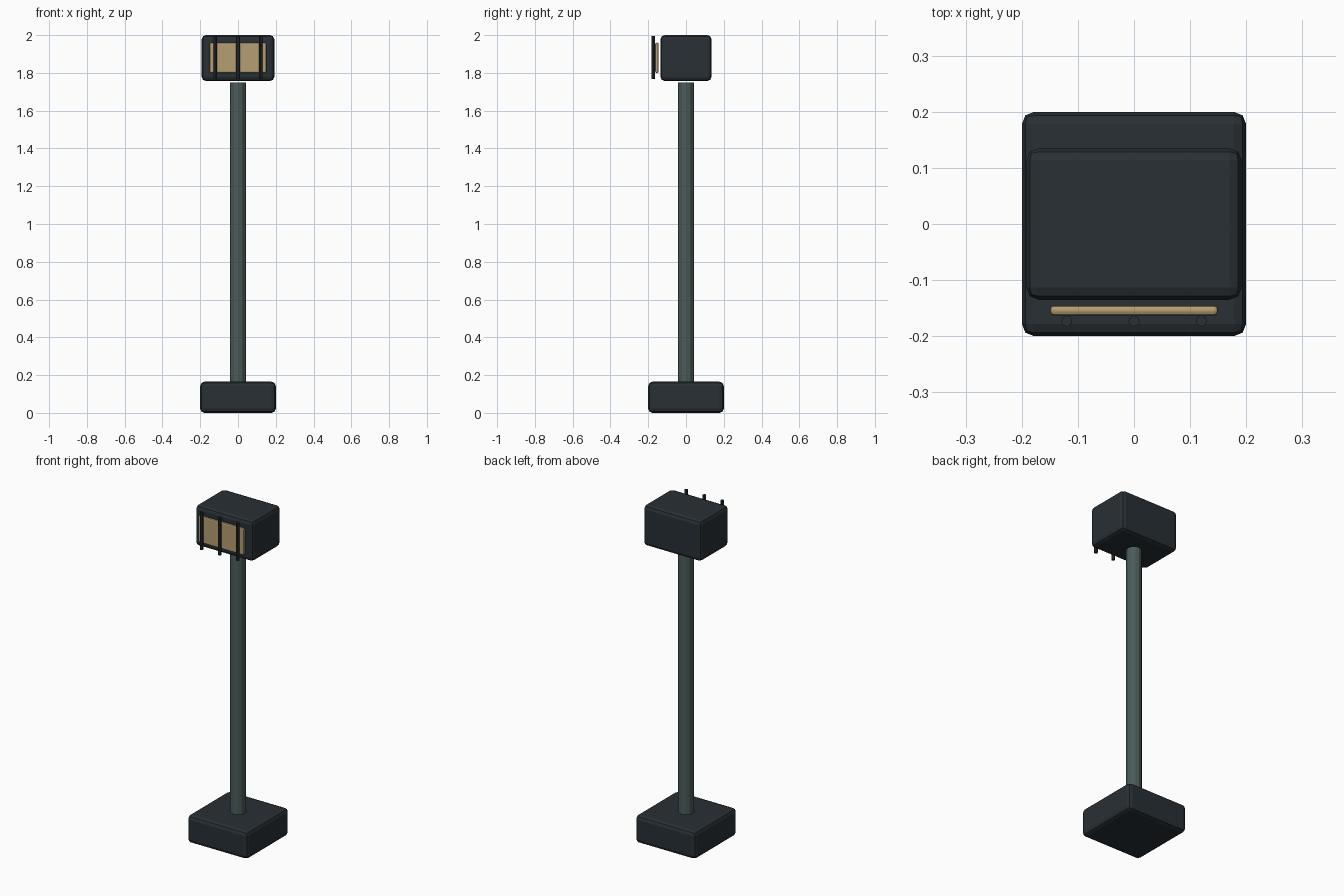
import bpy

if "Cube" in bpy.data.objects:
    bpy.data.objects.remove(bpy.data.objects["Cube"])


def material(name, rgb):
    m = bpy.data.materials.new(name)
    m.diffuse_color = (*rgb, 1)
    m.use_nodes = True
    m.node_tree.nodes["Principled BSDF"].inputs["Base Color"].default_value = m.diffuse_color
    return m


dark = material("dark_metal", (0.021, 0.029, 0.035))
steel = material("grey_green_metal", (0.07, 0.105, 0.1))
amber = material("warm_panel", (0.46, 0.34, 0.17))


def box(name, lo, hi, bevel, mat):
    """Rounded box between two corners."""
    bpy.ops.mesh.primitive_cube_add(size=1, location=[(a + b) / 2 for a, b in zip(lo, hi)])
    ob = bpy.context.object
    ob.name = name
    ob.scale = [b - a for a, b in zip(lo, hi)]
    bpy.ops.object.transform_apply(location=False, rotation=False, scale=True)
    mod = ob.modifiers.new("rounded_edges", "BEVEL")
    mod.width, mod.segments = bevel, 2
    ob.data.materials.append(mat)
    return ob


def rod(name, x, y, z0, z1, radius, sides, mat):
    """Vertical faceted cylinder."""
    bpy.ops.mesh.primitive_cylinder_add(vertices=sides, radius=radius, depth=z1 - z0,
                                        location=(x, y, (z0 + z1) / 2))
    ob = bpy.context.object
    ob.name = name
    ob.data.materials.append(mat)
    return ob


# Foot block and post
box("base", (-0.2, -0.2, 0), (0.2, 0.2, 0.165), 0.022, dark)
rod("post", 0, 0, 0.16, 1.75, 0.043, 12, steel)

# Lamp head with its front panel
box("lamp_head", (-0.192, -0.135, 1.757), (0.192, 0.135, 2.0), 0.022, dark)
box("light_panel", (-0.15, -0.163, 1.8), (0.15, -0.145, 1.96), 0.007, amber)

# Guard bars in front of the panel
for i, x in enumerate((-0.12, 0, 0.12)):
    rod(f"guard_bar_{i + 1}", x, -0.173, 1.768, 1.995, 0.01, 8, dark)
